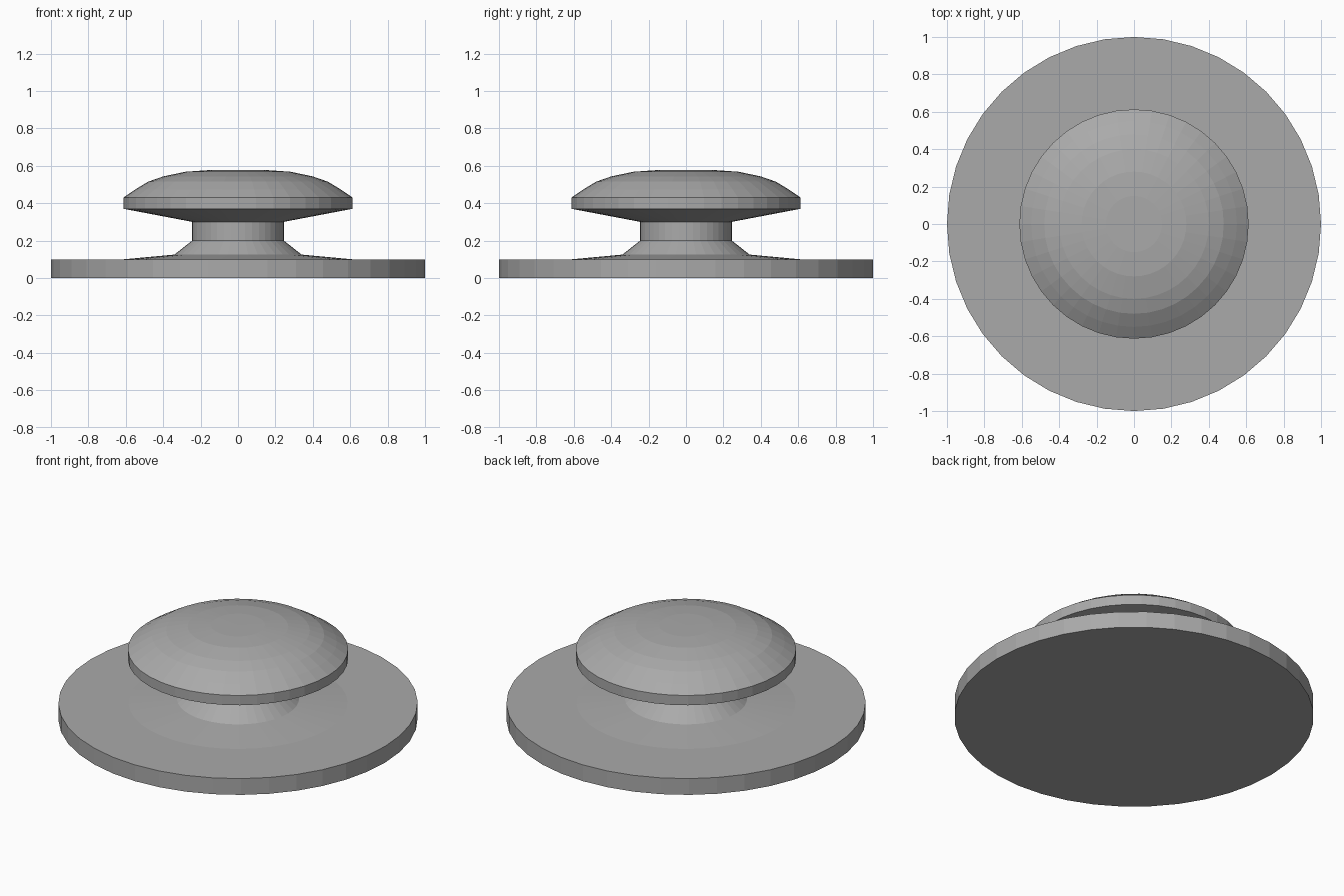
import bpy
import bmesh
from math import tau, cos, sin

SIDES = 40

cube = bpy.data.objects.get("Cube")
if cube:
    bpy.data.objects.remove(cube, do_unlink=True)

grey = bpy.data.materials.new("plain_grey")
grey.use_nodes = True
colour = (0.4, 0.4, 0.4, 1)
grey.diffuse_color = colour
grey.node_tree.nodes["Principled BSDF"].inputs["Base Color"].default_value = colour


def lathe(name, profile):
    """Turn a (radius, height) profile, listed bottom to top, around z."""
    bm = bmesh.new()
    rings = []
    for r, z in profile:
        count = SIDES if r else 1
        rings.append([bm.verts.new((r * cos(tau * i / SIDES), r * sin(tau * i / SIDES), z))
                      for i in range(count)])
    for low, high in zip(rings, rings[1:]):
        for i in range(SIDES):
            j = (i + 1) % SIDES
            corners = [low[i % len(low)], low[j % len(low)],
                       high[j % len(high)], high[i % len(high)]]
            bm.faces.new(list(dict.fromkeys(corners)))
    bm.normal_update()
    mesh = bpy.data.meshes.new(name)
    bm.to_mesh(mesh)
    bm.free()
    mesh.materials.append(grey)
    obj = bpy.data.objects.new(name, mesh)
    bpy.context.collection.objects.link(obj)
    return obj


# Wide flat disc
lathe("base_disc", [(0, 0), (1, 0), (1, 0.1), (0.61, 0.1)])

# Flared foot and straight neck
lathe("neck", [(0.61, 0.1), (0.34, 0.125), (0.245, 0.2), (0.245, 0.3)])

# Mushroom cap: sloped underside, short rim and rounded dome
lathe("cap", [(0.245, 0.3), (0.613, 0.37), (0.613, 0.43), (0.55, 0.473),
              (0.48, 0.515), (0.4, 0.543), (0.28, 0.568), (0.15, 0.577), (0, 0.578)])
